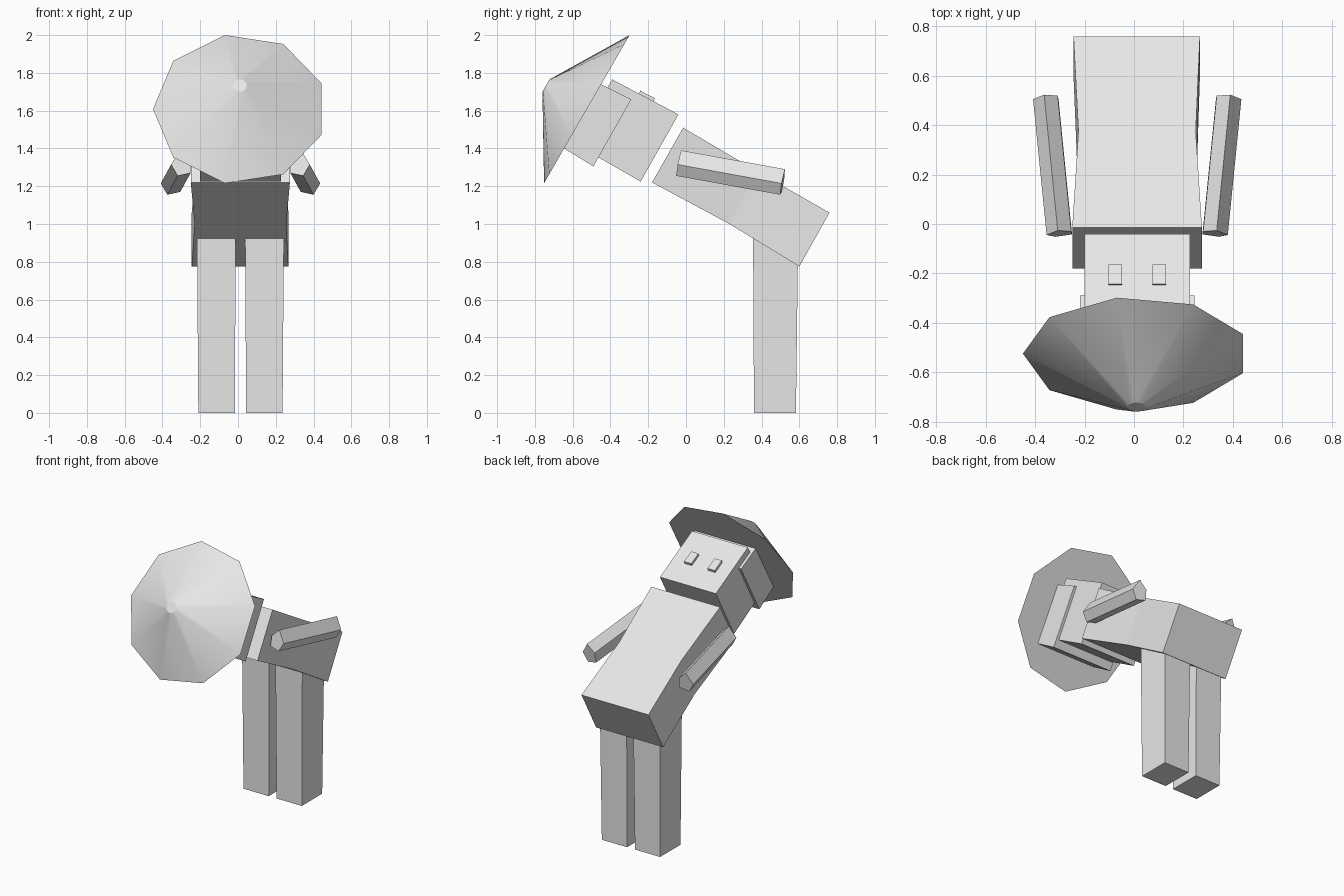
import bpy, bmesh, math
from mathutils import Vector

cube = bpy.data.objects.get("Cube")
if cube:
    bpy.data.objects.remove(cube, do_unlink=True)

grey = bpy.data.materials.new("light_grey")
grey.use_nodes = True
grey.diffuse_color = (0.8, 0.8, 0.8, 1)
grey.node_tree.nodes["Principled BSDF"].inputs["Base Color"].default_value = (0.8, 0.8, 0.8, 1)

MID = 0.013  # centre line of the body


def loft(name, ring_a, ring_b):
    """Closed solid between two rings with the same number of points."""
    bm = bmesh.new()
    a = [bm.verts.new(p) for p in ring_a]
    b = [bm.verts.new(p) for p in ring_b]
    n = len(a)
    for i in range(n):
        j = (i + 1) % n
        bm.faces.new((a[i], a[j], b[j], b[i]))
    bm.faces.new(a[::-1])
    bm.faces.new(b)
    bmesh.ops.recalc_face_normals(bm, faces=bm.faces[:])
    mesh = bpy.data.meshes.new(name)
    bm.to_mesh(mesh)
    bm.free()
    mesh.materials.append(grey)
    obj = bpy.data.objects.new(name, mesh)
    bpy.context.collection.objects.link(obj)
    return obj


def block(name, profile, lows, highs):
    """Side profile (y, z) spanned between x values given for each corner."""
    return loft(name,
                [(x, y, z) for x, (y, z) in zip(lows, profile)],
                [(x, y, z) for x, (y, z) in zip(highs, profile)])


# Leaning body: chest and hips meet at a narrow waist
waist_low, waist_high = (0.23, 1.0), (0.375, 1.28)
block("chest", [(-0.18, 1.22), (-0.015, 1.51), waist_high, waist_low],
      [-0.25, -0.25, -0.225, -0.23], [0.275, 0.275, 0.25, 0.255])
block("hips", [waist_low, waist_high, (0.76, 1.06), (0.60, 0.775)],
      [-0.23, -0.225, -0.245, -0.245], [0.255, 0.25, 0.267, 0.267])

# Head with a hair block behind it that reaches the hat
block("head", [(-0.24, 1.225), (-0.04, 1.58), (-0.39, 1.765), (-0.59, 1.425)],
      [-0.2] * 4, [0.227] * 4)
block("hair", [(-0.49, 1.305), (-0.29, 1.66), (-0.45, 1.74), (-0.645, 1.40)],
      [-0.218] * 4, [0.245] * 4)

# Paired parts on each side of the centre line
arm_end = [(0.335, 1.39), (0.38, 1.315), (0.345, 1.255), (0.277, 1.27), (0.28, 1.34)]
for side, label in ((1, "left"), (-1, "right")):
    def mx(x):
        return MID + side * (x - MID)

    block(label + "_eye", [(-0.25, 1.68), (-0.243, 1.706), (-0.165, 1.666), (-0.175, 1.64)],
          [mx(0.075)] * 4, [mx(0.13)] * 4)

    block(label + "_leg", [(0.36, 0), (0.355, 0.95), (0.594, 0.95), (0.582, 0)],
          [mx(x) for x in (0.043, 0.038, 0.038, 0.043)],
          [mx(x) for x in (0.236, 0.243, 0.243, 0.236)])

    # Five-sided arm running backwards, outwards and down
    front = [Vector((x, -0.038 + 0.18 * (z - 1.32) - 0.1 * (x - 0.325), z)) for x, z in arm_end]
    back = [p + Vector((0.055, 0.55, -0.1)) for p in front]
    loft(label + "_arm", [(mx(p.x), p.y, p.z) for p in front],
         [(mx(p.x), p.y, p.z) for p in back])

# Nine-sided conical hat with a small flat tip
lean = math.radians(60)
up = Vector((0, math.cos(lean), math.sin(lean)))
axis = Vector((0, -math.sin(lean), math.cos(lean)))
centre = Vector((0.01, -0.525, 1.608))


def hat_ring(radius, height):
    angles = [math.pi + k * math.tau / 9 for k in range(9)]
    return [centre + axis * height + Vector((radius * math.cos(a), 0, 0)) + up * radius * math.sin(a)
            for a in angles]


hat = loft("hat", hat_ring(0.46, 0), hat_ring(0.038, 0.25))
bpy.ops.object.select_all(action='DESELECT')
hat.select_set(True)
bpy.context.view_layer.objects.active = hat
bpy.ops.object.shade_smooth_by_angle(angle=math.radians(28))
